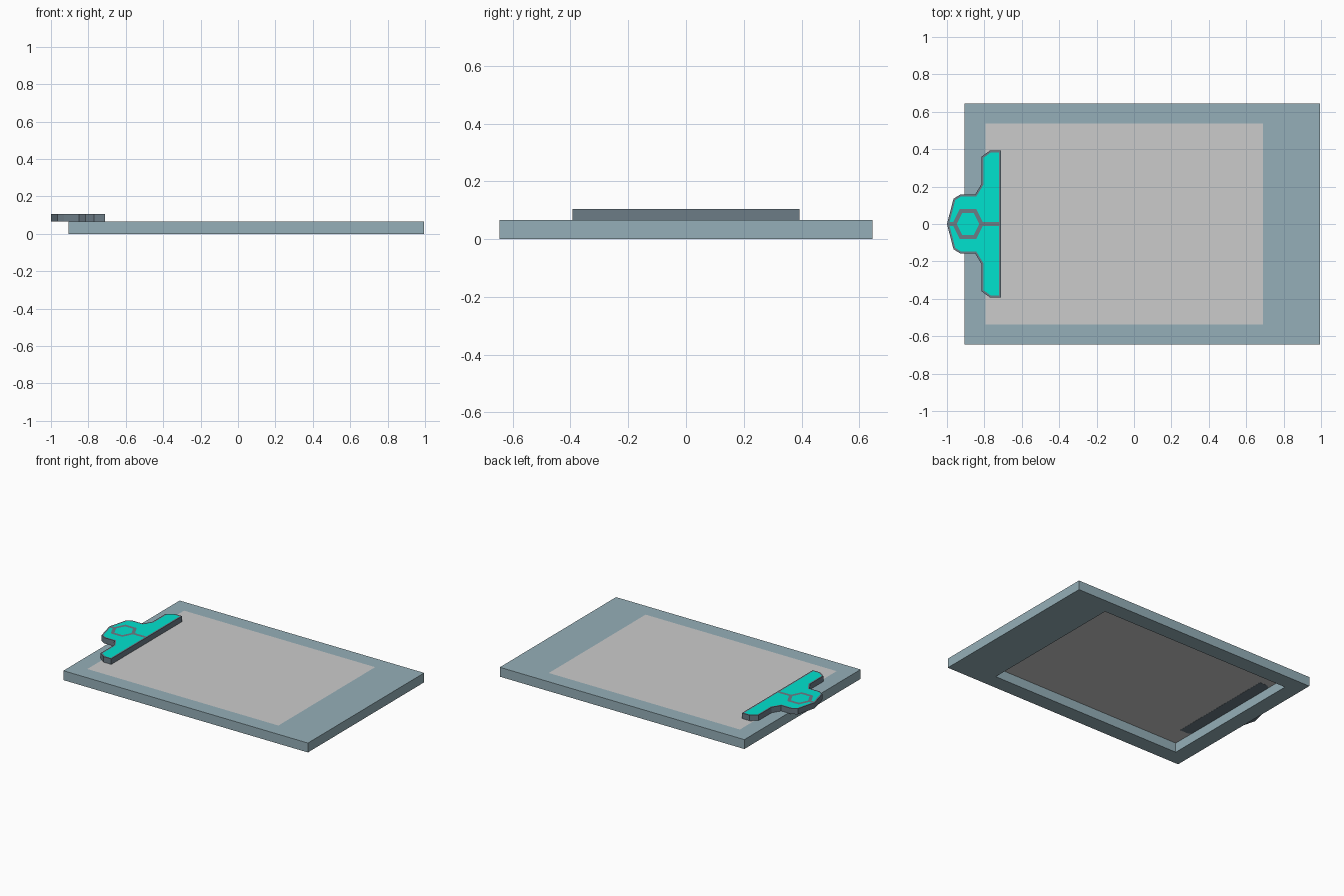
import bpy, bmesh

if "Cube" in bpy.data.objects:
    bpy.data.objects.remove(bpy.data.objects["Cube"])

BOARD_TOP, CLIP_BOTTOM, CLIP_TOP = 0.066, 0.065, 0.105


def material(name, rgb):
    m = bpy.data.materials.new(name)
    m.diffuse_color = (*rgb, 1)
    m.use_nodes = True
    m.node_tree.nodes["Principled BSDF"].inputs["Base Color"].default_value = m.diffuse_color
    return m


def finish(bm, name, mats):
    me = bpy.data.meshes.new(name)
    bm.to_mesh(me)
    bm.free()
    for m in mats:
        me.materials.append(m)
    ob = bpy.data.objects.new(name, me)
    bpy.context.collection.objects.link(ob)
    return ob


def rectangle(bm, x0, x1, y, z):
    return [bm.verts.new(p) for p in
            ((x0, -y, z), (x1, -y, z), (x1, y, z), (x0, y, z))]


board_mat = material("board_blue_grey", (0.30, 0.43, 0.48))
paper_mat = material("paper_grey", (0.60, 0.60, 0.63))
rim_mat = material("clip_grey", (0.15, 0.20, 0.24))
teal_mat = material("clip_teal", (0.0, 0.76, 0.62))

OUTER = (-0.905, 0.995, 0.645)
INNER = (-0.795, 0.69, 0.537)

# Board: rectangular frame, open behind the sheet
bm = bmesh.new()
loops = [rectangle(bm, *OUTER, 0), rectangle(bm, *OUTER, BOARD_TOP),
         rectangle(bm, *INNER, BOARD_TOP), rectangle(bm, *INNER, 0)]
for k in range(4):
    a, b = loops[k], loops[(k + 1) % 4]
    for i in range(4):
        j = (i + 1) % 4
        bm.faces.new((a[i], a[j], b[j], b[i]))
bmesh.ops.recalc_face_normals(bm, faces=bm.faces)
finish(bm, "board", [board_mat])

# Paper sheet filling the frame, flush with the top
bm = bmesh.new()
bm.faces.new(rectangle(bm, *INNER, BOARD_TOP))
finish(bm, "paper", [paper_mat])

# Clip: half outline mirrored over y = 0, with a hexagon in the middle
outline = [(-0.965, 0.135), (-0.93, 0.157), (-0.85, 0.157), (-0.815, 0.215),
           (-0.815, 0.36), (-0.77, 0.393), (-0.71, 0.393)]
hex_top = [(-0.85, 0.07), (-0.925, 0.07)]
axis = {x: None for x in (-1.0, -0.71, -0.815, -0.96)}

bm = bmesh.new()
for x in axis:
    axis[x] = bm.verts.new((x, 0, CLIP_BOTTOM))
hex_sides = []
for s in (1, -1):
    side = [bm.verts.new((x, s * y, CLIP_BOTTOM)) for x, y in outline]
    hexa = [bm.verts.new((x, s * y, CLIP_BOTTOM)) for x, y in hex_top]
    hex_sides.append(hexa)
    ring = [axis[-1.0], *side, axis[-0.71], axis[-0.815], *hexa, axis[-0.96]]
    bm.faces.new(ring if s < 0 else ring[::-1])
bm.faces.new([axis[-0.815], *hex_sides[0], axis[-0.96], *hex_sides[1][::-1]])
bm.normal_update()
base = list(bm.faces)
ext = bmesh.ops.extrude_face_region(bm, geom=base, use_keep_orig=True)["geom"]
bmesh.ops.translate(bm, vec=(0, 0, CLIP_TOP - CLIP_BOTTOM),
                    verts=[v for v in ext if isinstance(v, bmesh.types.BMVert)])
bmesh.ops.recalc_face_normals(bm, faces=bm.faces)

# Teal panels inset in the grey rim of the clip
panels = [f for f in bm.faces if all(v.co.z > CLIP_TOP - 0.001 for v in f.verts)]
bmesh.ops.inset_individual(bm, faces=panels, thickness=0.011, use_even_offset=True)
for f in panels:
    f.material_index = 1
finish(bm, "clip", [rim_mat, teal_mat])
